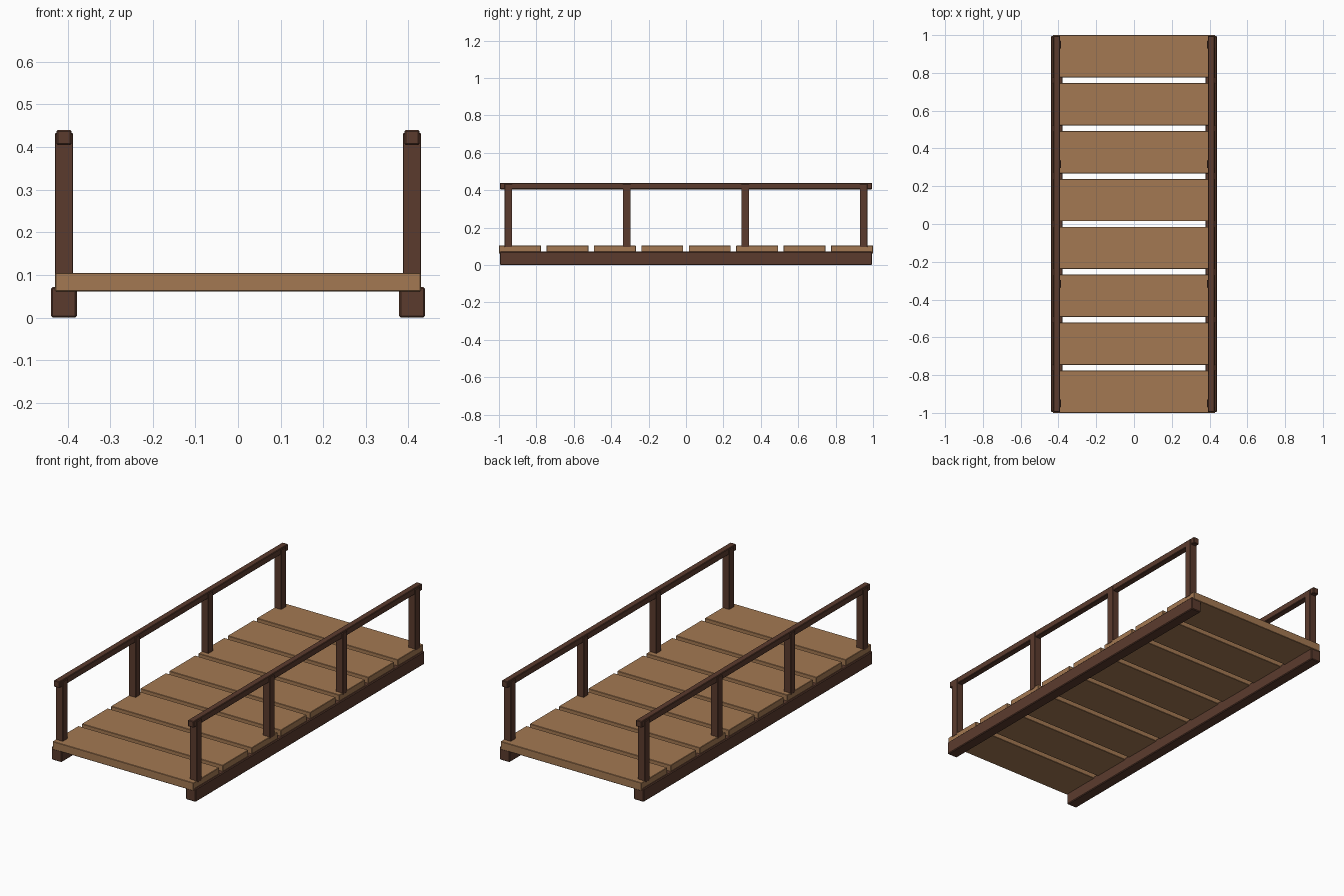
import bpy, bmesh

if "Cube" in bpy.data.objects:
    bpy.data.objects.remove(bpy.data.objects["Cube"])


def material(name, rgb):
    m = bpy.data.materials.new(name)
    m.diffuse_color = (*rgb, 1)
    m.use_nodes = True
    m.node_tree.nodes["Principled BSDF"].inputs["Base Color"].default_value = m.diffuse_color
    return m


plank_wood = material("light_plank_wood", (0.37, 0.19, 0.085))
dark_wood = material("dark_frame_wood", (0.105, 0.044, 0.027))


def box(name, x, y, z, mat, bevel):
    """Bevelled box from (min, max) ranges."""
    bm = bmesh.new()
    bmesh.ops.create_cube(bm, size=1)
    for v in bm.verts:
        for i, (lo, hi) in enumerate((x, y, z)):
            v.co[i] = hi if v.co[i] > 0 else lo
    bmesh.ops.bevel(bm, geom=bm.edges[:], offset=bevel, segments=1,
                    affect='EDGES', profile=0.5)
    bmesh.ops.recalc_face_normals(bm, faces=bm.faces[:])
    me = bpy.data.meshes.new(name)
    bm.to_mesh(me)
    bm.free()
    me.materials.append(mat)
    ob = bpy.data.objects.new(name, me)
    bpy.context.collection.objects.link(ob)


# deck planks
for i in range(8):
    c = -0.888 + i * 1.776 / 7
    box(f"deck_plank_{i + 1}", (-0.429, 0.429), (c - 0.112, c + 0.112),
        (0.061, 0.105), plank_wood, 0.002)

for side, s in (("left", -1), ("right", 1)):
    def span(a, b):
        return tuple(sorted((s * a, s * b)))

    # long beam under the deck
    box(f"{side}_beam", span(0.378, 0.439), (-0.995, 0.995), (0, 0.072), dark_wood, 0.004)
    # handrail
    box(f"{side}_handrail", span(0.391, 0.426), (-0.995, 0.995), (0.405, 0.44), dark_wood, 0.003)
    # railing posts, slightly wider than the rail
    for i in range(4):
        c = -0.95 + i * 1.9 / 3
        box(f"{side}_post_{i + 1}", span(0.387, 0.43), (c - 0.021, c + 0.021),
            (0.095, 0.433), dark_wood, 0.002)
